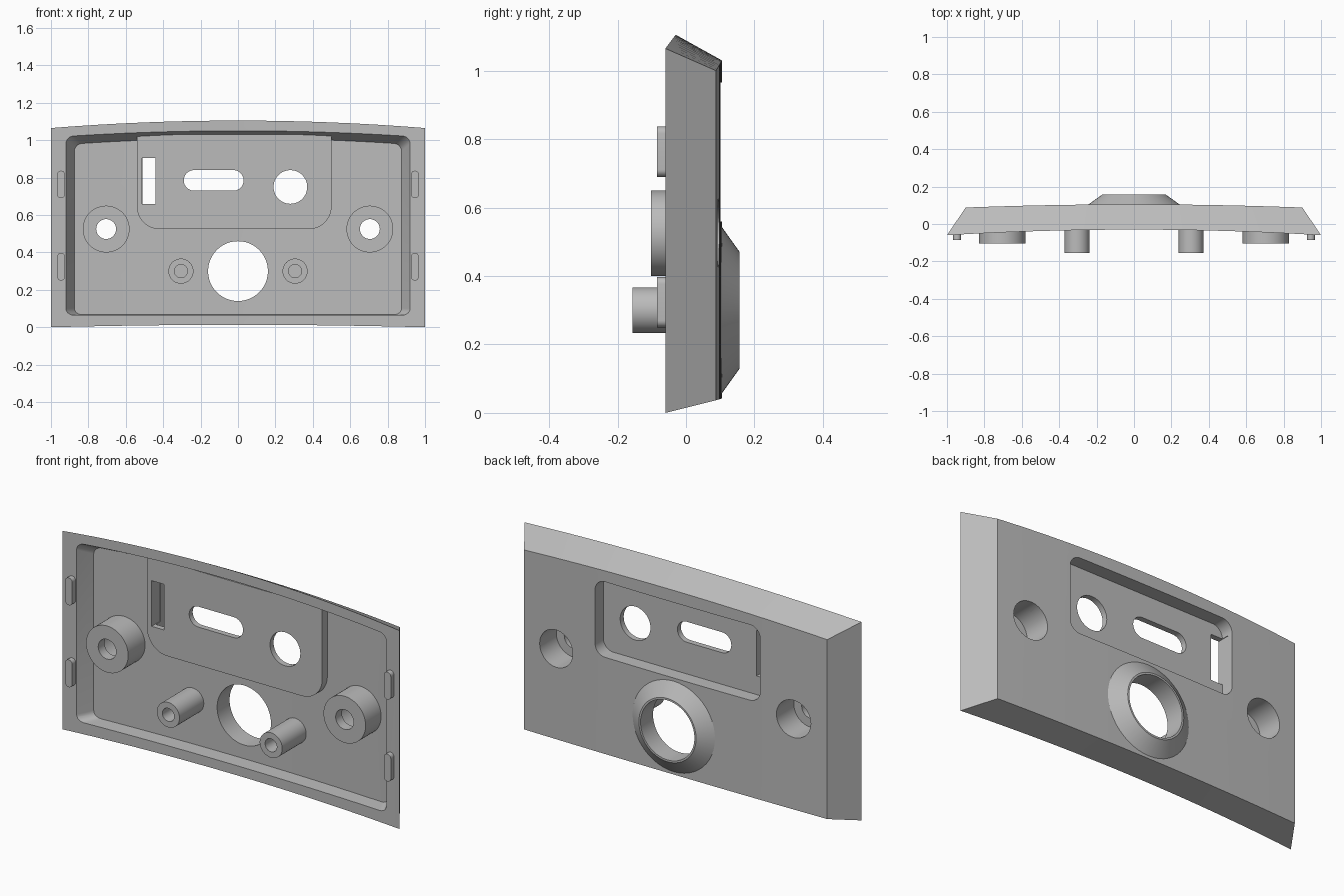
import bpy, bmesh
from math import sin, cos, pi, radians
from mathutils import Vector

if "Cube" in bpy.data.objects:
    bpy.data.objects.remove(bpy.data.objects["Cube"], do_unlink=True)

grey = bpy.data.materials.new("plain grey")
grey.use_nodes = True
grey.diffuse_color = (0.5, 0.5, 0.5, 1)
grey.node_tree.nodes["Principled BSDF"].inputs["Base Color"].default_value = (0.5, 0.5, 0.5, 1)


def make(name, bm):
    bmesh.ops.recalc_face_normals(bm, faces=bm.faces)
    mesh = bpy.data.meshes.new(name)
    bm.to_mesh(mesh)
    bm.free()
    mesh.materials.append(grey)
    obj = bpy.data.objects.new(name, mesh)
    bpy.context.collection.objects.link(obj)
    return obj


def loft(name, front, back, corner=0, steps=24):
    """Curved slab; front and back map t in -1..1 to (x, y, top z, bottom z)."""
    bm = bmesh.new()
    rings = []
    for i in range(steps + 1):
        t = 2 * i / steps - 1
        fx, fy, ft, fb = front(t)
        bx, by, bt, bb = back(t)
        rings.append([bm.verts.new(p) for p in
                      ((fx, fy, fb), (bx, by, bb), (bx, by, bt), (fx, fy, ft))])
    for a, b in zip(rings, rings[1:]):
        for k in range(4):
            j = (k + 1) % 4
            bm.faces.new((a[k], a[j], b[j], b[k]))
    bm.faces.new(rings[0])
    bm.faces.new(rings[-1])
    if corner:
        edges = [bm.edges.get((r[k], r[k + 1])) for r in (rings[0], rings[-1]) for k in (0, 2)]
        bmesh.ops.bevel(bm, geom=edges, offset=corner, segments=5, profile=0.5, affect='EDGES')
    return make(name, bm)


def prism(name, x0, x1, z0, z1, y0, y1, low=0, high=None, segs=12):
    """Rounded rectangle in x, z extruded along y; low and high are corner radii."""
    high = low if high is None else high
    corners = ((x1, z1, -1, -1, high, 0), (x0, z1, 1, -1, high, 1),
               (x0, z0, 1, 1, low, 2), (x1, z0, -1, 1, low, 3))
    bm = bmesh.new()
    ring = []
    for x, z, sx, sz, r, quarter in corners:
        n = segs if r else 0
        for i in range(n + 1):
            a = (quarter + (i / n if n else 0)) * pi / 2
            ring.append(bm.verts.new((x + sx * r + r * cos(a), y0, z + sz * r + r * sin(a))))
    bmesh.ops.remove_doubles(bm, verts=ring, dist=1e-5)
    face = bm.faces.new([v for v in ring if v.is_valid])
    out = bmesh.ops.extrude_face_region(bm, geom=[face])["geom"]
    bmesh.ops.translate(bm, vec=(0, y1 - y0, 0),
                        verts=[g for g in out if isinstance(g, bmesh.types.BMVert)])
    return make(name, bm)


def disc(name, x, z, r, y0, y1):
    return prism(name, x - r, x + r, z - r, z + r, y0, y1, r)


def lathe(name, x, z, profile, closed=True):
    """Turn (radius, y) points about an axis along y."""
    bm = bmesh.new()
    vs = [bm.verts.new((x + r, y, z)) for r, y in profile]
    es = [bm.edges.new(p) for p in zip(vs, vs[1:])]
    if closed:
        es.append(bm.edges.new((vs[-1], vs[0])))
    bmesh.ops.spin(bm, geom=vs + es, cent=(x, 0, z), axis=(0, 1, 0),
                   angle=2 * pi, steps=48)
    bmesh.ops.remove_doubles(bm, verts=bm.verts, dist=1e-5)
    return make(name, bm)


def combine(target, tool, operation):
    mod = target.modifiers.new("join", 'BOOLEAN')
    mod.operation, mod.solver, mod.object = operation, 'EXACT', tool
    bpy.context.view_layer.objects.active = target
    bpy.ops.object.modifier_apply(modifier=mod.name)
    bpy.data.objects.remove(tool, do_unlink=True)


# Bowed housing with tapered sides, hollowed from the front
housing = loft("housing",
               lambda t: (t, -.03 - .03 * t * t, 1.105 - .04 * t * t, .013 - .013 * t * t),
               lambda t: (.9 * t, .105 - .017 * t * t, 1.03 - .03 * t * t, .042 - .005 * t * t))
combine(housing, loft("cavity",
                      lambda t: (.948 * t, -.08 - .026 * t * t, 1.075 - .03 * t * t, .063),
                      lambda t: (.875 * t, .052 - .026 * t * t, 1.01 - .03 * t * t, .067),
                      corner=.035), 'DIFFERENCE')

# Raised panel inside, matching pocket behind
combine(housing, prism("panel", -.54, .5, .525, 1.03, 0, .06, .12, 0), 'UNION')
cutters = [
    prism("pocket", -.51, .47, .56, .965, .03, .3, .06),
    prism("narrow_slot", -.513, -.44, .66, .905, -.1, .07),
    prism("long_slot", -.29, .03, .73, .84, -.1, .2, .055),
    disc("round_hole", .28, .75, .09, -.1, .2),
    disc("main_hole", 0, .3, .16, -.1, .2),
]
cutters += [disc("screw_hole", s * .705, .525, .1, -.1, .2) for s in (-1, 1)]
for c in cutters:
    combine(housing, c, 'DIFFERENCE')

# Conical collar around the main hole
parts = [housing, lathe("collar", 0, .3, ((.16, .07), (.25, .07), (.25, .1),
                                          (.17, .157), (.16, .157)))]

# Screw bosses, small posts and edge clips on both sides
for side, s in (("right", -1), ("left", 1)):
    parts.append(lathe(side + "_screw_boss", s * .705, .525,
                       ((.053, -.103), (.125, -.103), (.125, .046),
                        (.1, .046), (.1, -.05), (.053, -.05))))
    parts.append(lathe(side + "_post", s * .305, .3,
                       ((0, -.02), (.035, -.02), (.035, -.156),
                        (.067, -.156), (.067, .07), (0, .07)), closed=False))
    for level, z in (("lower", .25), ("upper", .69)):
        xs = sorted((s * .925, s * .967))
        parts.append(prism(f"{side}_{level}_clip", xs[0], xs[1], z, z + .147,
                           -.085, -.04, .0205, segs=6))

# Smooth the curved surfaces and keep the edges sharp
bpy.ops.object.select_all(action='DESELECT')
for p in parts:
    p.select_set(True)
bpy.context.view_layer.objects.active = housing
bpy.ops.object.shade_smooth_by_angle(angle=radians(25))
